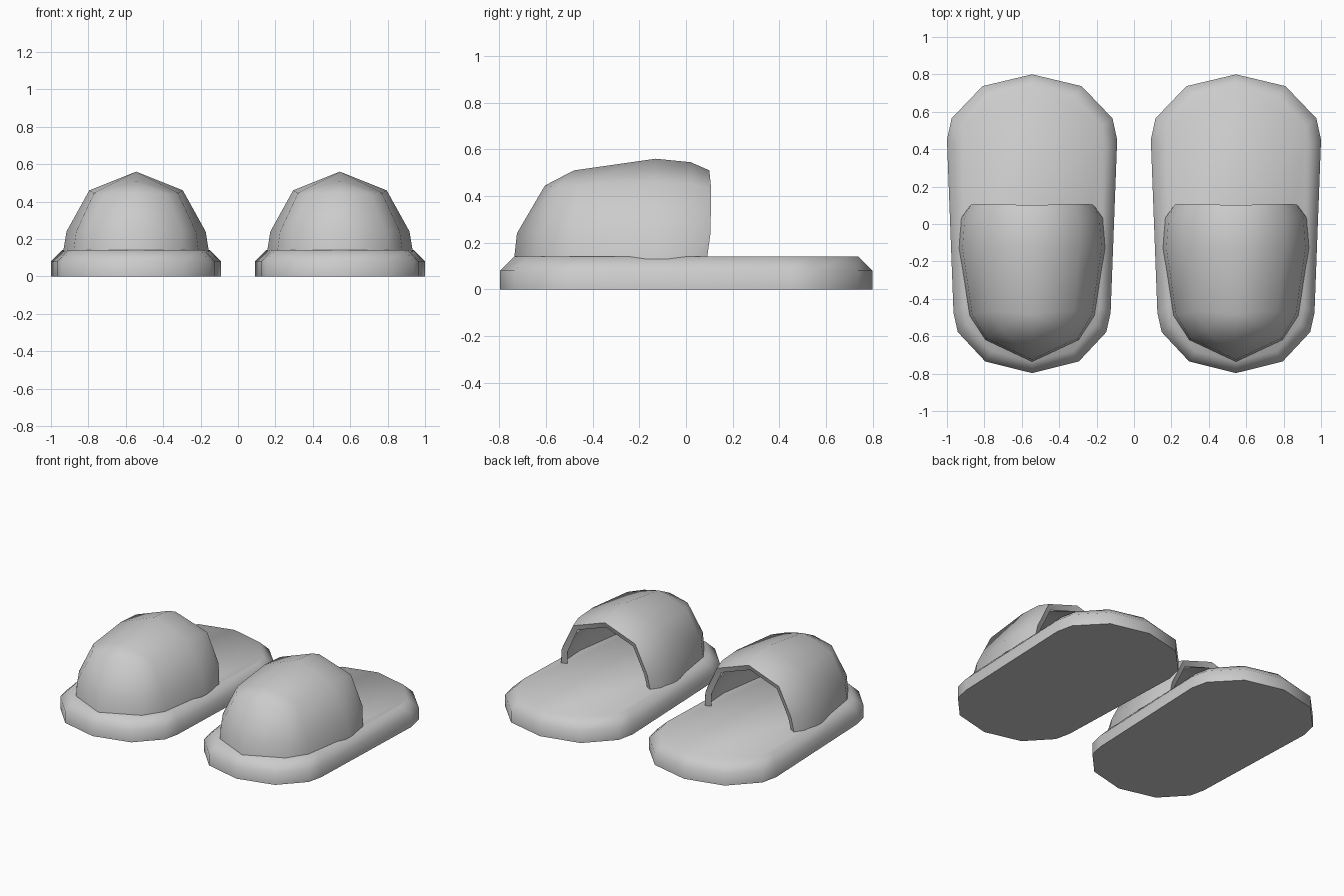
import bpy, math

if "Cube" in bpy.data.objects:
    bpy.data.objects.remove(bpy.data.objects["Cube"])

HALF_GAP = 0.545  # distance of each slipper's centre line from x = 0


def make_object(name, verts, faces, x):
    mesh = bpy.data.meshes.new(name)
    mesh.from_pydata(verts, [], faces)
    ob = bpy.data.objects.new(name, mesh)
    ob.location.x = x
    bpy.context.collection.objects.link(ob)
    return ob


def finish(ob, angle):
    bpy.ops.object.select_all(action='DESELECT')
    ob.select_set(True)
    bpy.context.view_layer.objects.active = ob
    bpy.ops.object.convert(target='MESH')
    bpy.ops.object.shade_smooth_by_angle(angle=math.radians(angle))


# Sole: half outline from heel to toe, mirrored, stacked in three rings
half = [(0, .80), (.265, .737), (.43, .565), (.455, .45),
        (.42, -.475), (.397, -.578), (.25, -.735), (0, -.797)]
outline = [(-x, y) for x, y in half[1:-1]] + [(x, y) for x, y in reversed(half)]


def make_sole(name, x):
    n = len(outline)
    verts = []
    for z, inset in ((0, 0), (.08, 0), (.14, .06)):
        sx, sy = 1 - inset / .455, 1 - inset / .80
        verts += [(px * sx, py * sy, z) for px, py in outline]
    faces = [tuple(reversed(range(n))), tuple(range(2 * n, 3 * n))]
    for r in range(2):
        for i in range(n):
            j = (i + 1) % n
            faces.append((r * n + i, r * n + j, (r + 1) * n + j, (r + 1) * n + i))
    finish(make_object(name, verts, faces, x), 50)


# Upper: three rows from toe to opening, plus the top ridge
rows = [
    [(0, -.737, .13), (.25, -.62, .13), (.335, -.49, .13),
     (.39, -.13, .13), (.38, .03, .13), (.338, .09, .13)],
    [(0, -.725, .24), (.245, -.61, .24), (.32, -.485, .24),
     (.372, -.13, .24), (.36, .03, .24), (.325, .105, .24)],
    [(0, -.605, .445), (.165, -.56, .44), (.225, -.465, .445),
     (.25, -.13, .46), (.25, .03, .45), (.235, .108, .43)],
]
ridge = [(0, -.48, .51), (0, -.13, .56), (0, .02, .545), (0, .10, .51)]


def make_upper(name, x):
    n = len(rows[0])
    verts = [v for row in rows for v in row] + ridge
    faces = [(r * n + c, r * n + c + 1, (r + 1) * n + c + 1, (r + 1) * n + c)
             for r in range(2) for c in range(n - 1)]
    t, top = 2 * n, 3 * n
    faces += [(t, t + 1, top), (t + 1, t + 2, top)]
    faces += [(t + 2 + i, t + 3 + i, top + 1 + i, top + i) for i in range(3)]
    ob = make_object(name, verts, faces, x)
    ob.modifiers.new("mirror", 'MIRROR').use_clip = True
    shell = ob.modifiers.new("shell", 'SOLIDIFY')
    shell.thickness = .04
    shell.offset = -1
    finish(ob, 50)


for side, sign in (("left", -1), ("right", 1)):
    make_sole(side + "_sole", sign * HALF_GAP)
    make_upper(side + "_upper", sign * HALF_GAP)
